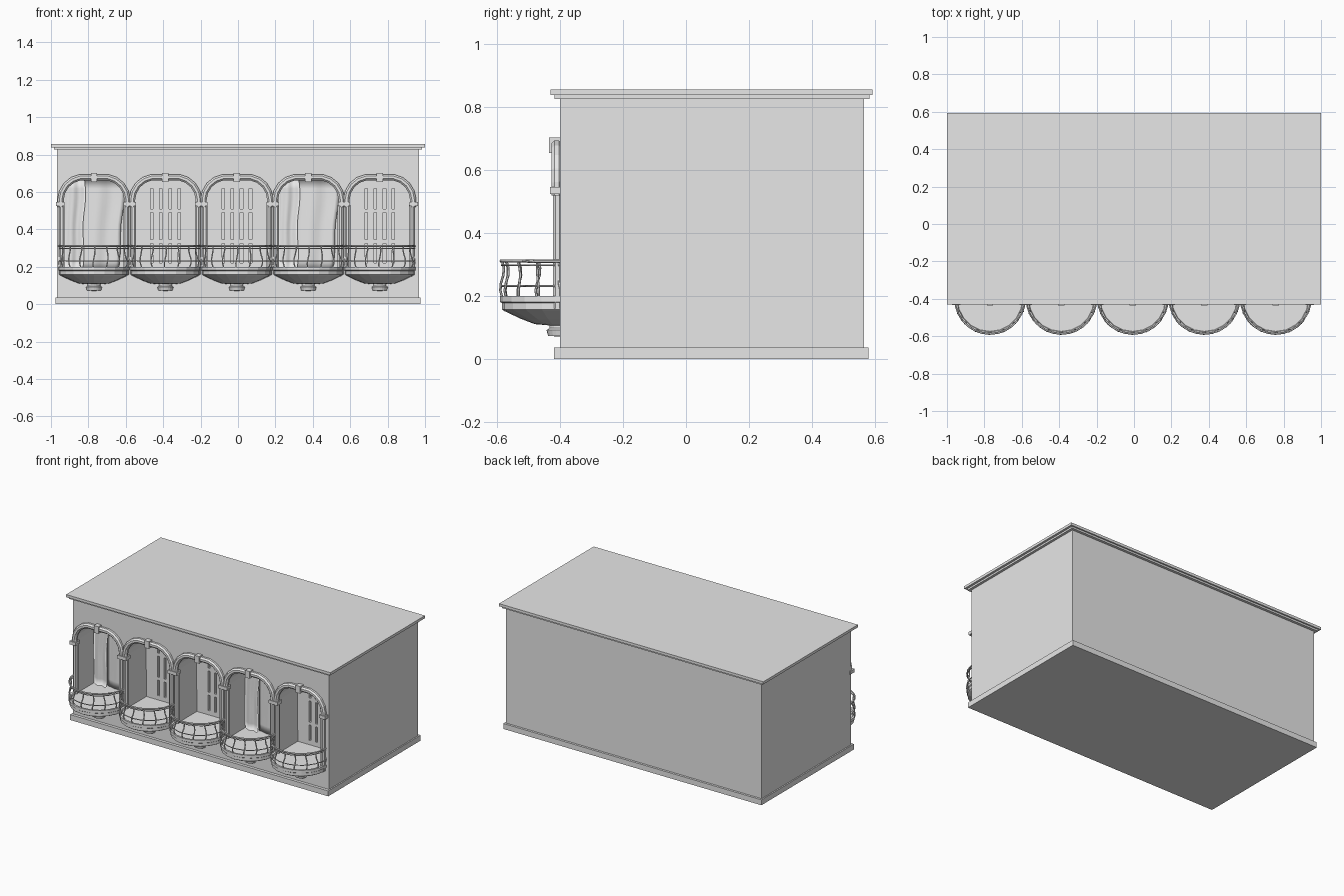
import bpy, bmesh, math
from mathutils import Vector

cube = bpy.data.objects.get("Cube")
if cube:
    bpy.data.objects.remove(cube, do_unlink=True)

stone = bpy.data.materials.new("plain_grey")
stone.use_nodes = True
stone.diffuse_color = (0.8, 0.8, 0.8, 1)
stone.node_tree.nodes["Principled BSDF"].inputs["Base Color"].default_value = (0.8, 0.8, 0.8, 1)

BAYS = [-0.77 + 0.382 * i for i in range(5)]
CURTAIN_BAYS = (0, 3)
WALL, BACK, FLOOR = -0.40, -0.20, 0.19


def finish(name, bm, x=0.0):
    bmesh.ops.recalc_face_normals(bm, faces=bm.faces)
    mesh = bpy.data.meshes.new(name)
    bm.to_mesh(mesh)
    bm.free()
    mesh.materials.append(stone)
    obj = bpy.data.objects.new(name, mesh)
    obj.location.x = x
    bpy.context.collection.objects.link(obj)
    return obj


def add_box(bm, lo, hi):
    lo, hi = Vector(lo), Vector(hi)
    verts = bmesh.ops.create_cube(bm, size=1)["verts"]
    for v in verts:
        v.co = (lo + hi) / 2 + v.co * (hi - lo)


def add_tube(bm, path, radius, sides=6):
    """Sweep a regular polygon along an open path."""
    path = [Vector(p) for p in path]
    rings = []
    for i, p in enumerate(path):
        t = (path[min(i + 1, len(path) - 1)] - path[max(i - 1, 0)]).normalized()
        ref = Vector((0, 1, 0)) if abs(t.y) < 0.9 else Vector((0, 0, 1))
        u = t.cross(ref).normalized()
        w = t.cross(u)
        rings.append([bm.verts.new(p + radius * (u * math.cos(a) + w * math.sin(a)))
                      for a in (math.tau * (k + 0.5) / sides for k in range(sides))])
    for a, b in zip(rings, rings[1:]):
        for k in range(sides):
            n = (k + 1) % sides
            bm.faces.new((a[k], a[n], b[n], b[k]))
    bm.faces.new(rings[0])
    bm.faces.new(rings[-1])


def box(name, lo, hi):
    bm = bmesh.new()
    add_box(bm, lo, hi)
    return finish(name, bm)


def cut(target, cutter):
    mod = target.modifiers.new("cut", "BOOLEAN")
    mod.operation, mod.solver, mod.object = "DIFFERENCE", "EXACT", cutter
    bpy.context.view_layer.update()
    bpy.context.view_layer.objects.active = target
    bpy.ops.object.modifier_apply(modifier=mod.name)
    bpy.data.objects.remove(cutter, do_unlink=True)


def arc(radius, z, steps=14):
    return [(-radius * math.cos(math.pi * i / steps),
             WALL - radius * math.sin(math.pi * i / steps), z) for i in range(steps + 1)]


# Building block, plinth and stepped flat roof
body = box("building_body", (-0.968, WALL, 0.01), (0.968, 0.565, 0.835))
box("plinth", (-0.977, -0.42, 0), (0.977, 0.58, 0.037))
box("cornice", (-0.985, -0.418, 0.826), (0.985, 0.583, 0.84))
box("roof_slab", (-1, -0.43, 0.838), (1, 0.593, 0.856))

# Arched alcoves cut into the front wall
HALF = [(0.178, 0.56), (0.17, 0.60), (0.148, 0.637), (0.115, 0.664), (0.075, 0.678)]
bm = bmesh.new()
for x in BAYS:
    side = [(0.165, FLOOR)] + [(px - 0.01, pz - 0.01) for px, pz in HALF]
    outline = side + [(-px, pz) for px, pz in reversed(side)]
    face = bm.faces.new([bm.verts.new((x + px, -0.5, pz)) for px, pz in outline])
    out = bmesh.ops.extrude_face_region(bm, geom=[face])["geom"]
    for v in out:
        if isinstance(v, bmesh.types.BMVert):
            v.co.y = BACK
cut(body, finish("alcove_cutter", bm))

# Slotted doors on the back of the alcoves without curtains
bm = bmesh.new()
for i, x in enumerate(BAYS):
    if i not in CURTAIN_BAYS:
        for dx in (-0.073, -0.025, 0.025, 0.073):
            for low, high in ((0.22, 0.325), (0.345, 0.49), (0.51, 0.62)):
                add_box(bm, (x + dx - 0.007, BACK - 0.01, low), (x + dx + 0.007, BACK + 0.015, high))
cut(body, finish("door_slot_cutter", bm))


def curtain(name, x, left, right, depth, taper):
    """A softly folded hanging sheet."""
    bm = bmesh.new()
    cols, rows = 12, 10
    grid = []
    for r in range(rows + 1):
        t = r / rows
        edge = right - taper * t * t + 0.006 * math.sin(t * 9)
        line = []
        for c in range(cols + 1):
            s = c / cols
            fold = 0.006 * math.sin(s * 11 + t)
            line.append(bm.verts.new((left + (edge - left) * s, depth + fold,
                                      0.665 - t * (0.665 - FLOOR))))
        grid.append(line)
    for a, b in zip(grid, grid[1:]):
        for c in range(cols):
            bm.faces.new((a[c], a[c + 1], b[c + 1], b[c]))
    bmesh.ops.solidify(bm, geom=bm.faces[:], thickness=0.006)
    obj = finish(name, bm, x)
    for p in obj.data.polygons:
        p.use_smooth = True


for i in CURTAIN_BAYS:
    curtain("curtain_front", BAYS[i], -0.16, -0.05, BACK - 0.035, 0.012)
    curtain("curtain_rear", BAYS[i], -0.07, 0.16, BACK - 0.015, 0.035)


def arch_frame(x):
    bm = bmesh.new()
    path = [(0.178, 0.52)] + HALF
    path += [(-px, pz) for px, pz in reversed(path)]
    add_tube(bm, [(px, -0.411, pz) for px, pz in path], 0.018, 8)
    for s in (-1, 1):
        add_tube(bm, [(s * 0.172, -0.408, 0.16), (s * 0.172, -0.408, 0.53)], 0.016, 8)
        add_box(bm, (s * 0.181 - 0.023, -0.432, 0.524), (s * 0.181 + 0.023, -0.385, 0.546))
    add_box(bm, (-0.017, -0.435, 0.654), (0.017, -0.39, 0.703))
    finish("arch_frame", bm, x)


def balcony(x):
    """Half-round basin with a drooping underside and a knob."""
    profile = [(0, 0.19), (0.174, 0.19), (0.178, 0.2), (0.191, 0.2), (0.191, 0.182),
               (0.185, 0.178), (0.185, 0.158), (0.176, 0.152), (0.125, 0.128), (0.08, 0.111),
               (0.034, 0.107), (0.034, 0.098), (0.043, 0.092), (0.038, 0.074), (0, 0.071)]
    bm = bmesh.new()
    verts = [bm.verts.new((r, WALL, z)) for r, z in profile]
    edges = [bm.edges.new(pair) for pair in zip(verts, verts[1:])]
    bmesh.ops.spin(bm, geom=verts + edges, cent=(0, WALL, 0), axis=(0, 0, 1),
                   angle=-math.pi, steps=10)
    bmesh.ops.remove_doubles(bm, verts=bm.verts, dist=0.0001)
    finish("balcony", bm, x)


def railing(x):
    bm = bmesh.new()
    for radius, z, thick in ((0.187, 0.311, 0.0055), (0.185, 0.298, 0.003), (0.185, 0.232, 0.003)):
        add_tube(bm, arc(radius, z), thick)
    for k in range(9):
        a = math.pi * k / 8
        path = []
        for j in range(6):
            t = j / 5
            r = 0.184 + 0.006 * math.sin(t * math.tau)
            b = a + 0.03 * math.sin(t * 5 + k)
            path.append((-r * math.cos(b), WALL - r * math.sin(b), 0.195 + 0.118 * t))
        add_tube(bm, path, 0.004)
    finish("railing", bm, x)


for x in BAYS:
    arch_frame(x)
    balcony(x)
    railing(x)
